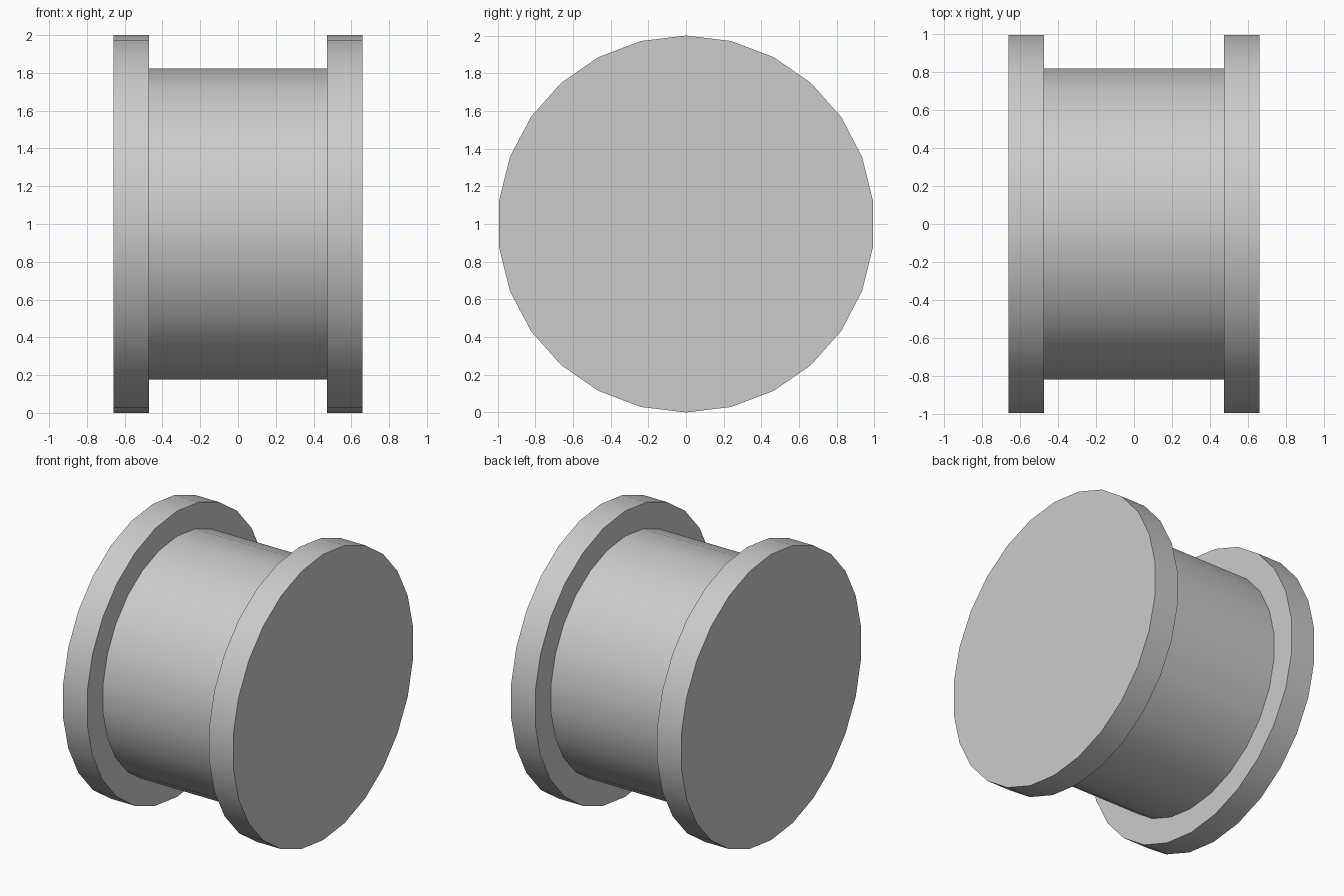
import bpy
import math

SIDES = 26
RIM_RADIUS, HUB_RADIUS = 1.0, 0.824
INNER_X, OUTER_X = 0.472, 0.659

cube = bpy.data.objects.get("Cube")
if cube:
    bpy.data.objects.remove(cube, do_unlink=True)

# Plain grey for the whole spool
grey = bpy.data.materials.new("light_grey")
grey.use_nodes = True
colour = (0.6, 0.6, 0.6, 1)
grey.diffuse_color = colour
grey.node_tree.nodes["Principled BSDF"].inputs["Base Color"].default_value = colour


def drum(name, radius, x_start, x_end, fill):
    """Cylinder along x, with one vertex row at the very top."""
    bpy.ops.mesh.primitive_cylinder_add(
        vertices=SIDES, radius=radius, depth=x_end - x_start, end_fill_type=fill)
    obj = bpy.context.object
    obj.name = name
    # Put a vertex row on local x, then turn the axis from z to x
    obj.rotation_euler = (0, math.pi / 2, 0)
    obj.location = ((x_start + x_end) / 2, 0, RIM_RADIUS)
    # The primitive starts at +y; a quarter turn moves that row to local x
    for v in obj.data.vertices:
        v.co.x, v.co.y = -v.co.y, v.co.x
    bpy.ops.object.transform_apply(location=True, rotation=True, scale=True)
    obj.data.materials.append(grey)
    bpy.ops.object.shade_smooth_by_angle(angle=math.radians(30))
    return obj


# Hub is open, since its ends sit against the flanges
drum("hub", HUB_RADIUS, -INNER_X, INNER_X, 'NOTHING')
drum("left_flange", RIM_RADIUS, INNER_X, OUTER_X, 'NGON')
drum("right_flange", RIM_RADIUS, -OUTER_X, -INNER_X, 'NGON')
